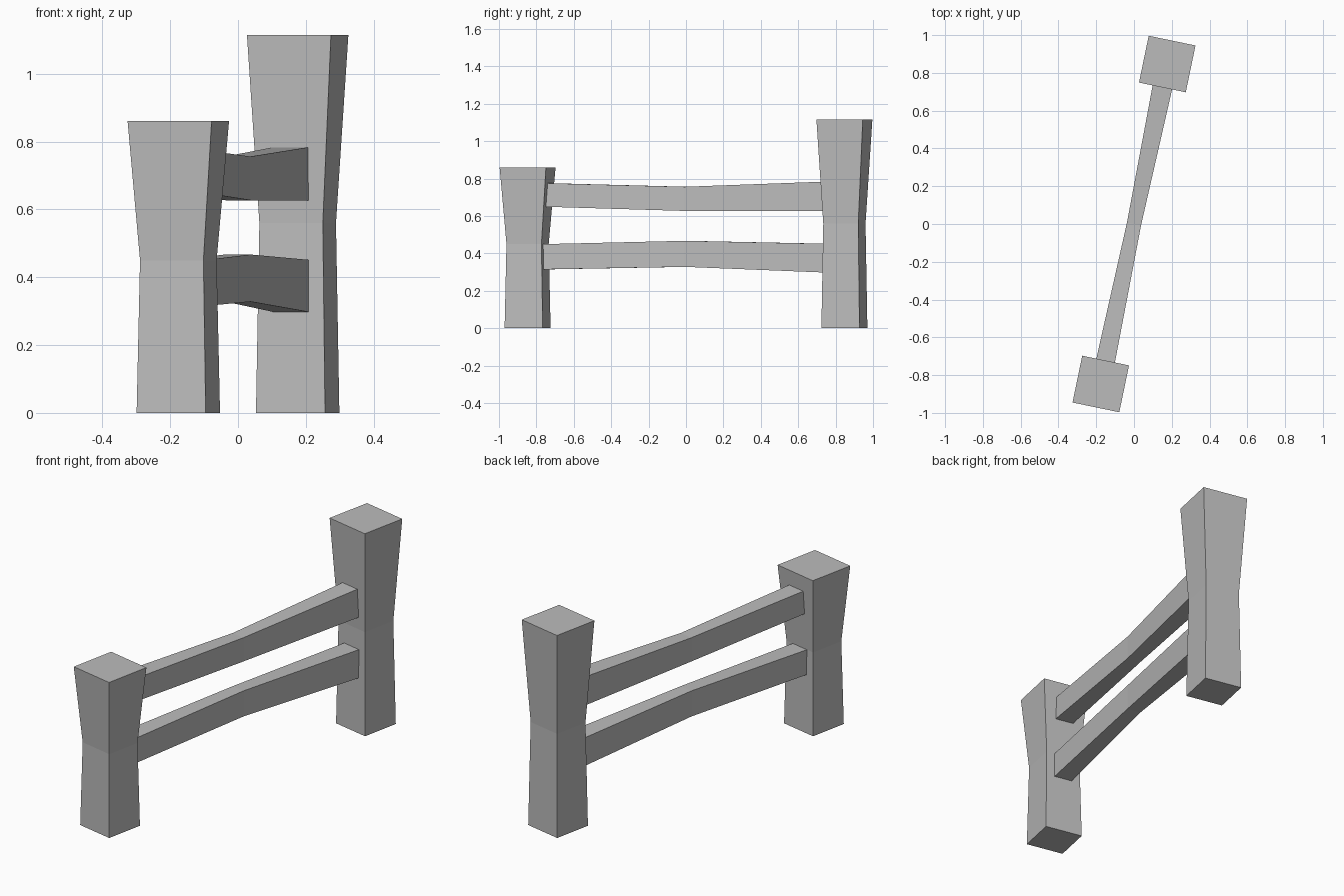
import bpy
import bmesh
from math import atan2
from mathutils import Matrix

cube = bpy.data.objects.get("Cube")
if cube:
    bpy.data.objects.remove(cube, do_unlink=True)

grey = bpy.data.materials.new("plain grey")
grey.use_nodes = True
COLOUR = (0.5, 0.5, 0.5, 1)
grey.diffuse_color = COLOUR
grey.node_tree.nodes["Principled BSDF"].inputs["Base Color"].default_value = COLOUR

# The whole fence runs along one slanted line
TURN = Matrix.Rotation(-atan2(0.176, 0.847), 4, "Z")


def loft(name, rings):
    """Skin a run of four-cornered rings and cap both ends."""
    bm = bmesh.new()
    loops = [[bm.verts.new(TURN @ Matrix.Translation(p).to_translation()) for p in ring]
             for ring in rings]
    for a, b in zip(loops, loops[1:]):
        for i in range(4):
            j = (i + 1) % 4
            bm.faces.new((a[i], a[j], b[j], b[i]))
    bm.faces.new(loops[0])
    bm.faces.new(loops[-1])
    bmesh.ops.recalc_face_normals(bm, faces=bm.faces)
    mesh = bpy.data.meshes.new(name)
    bm.to_mesh(mesh)
    bm.free()
    mesh.materials.append(grey)
    bpy.context.collection.objects.link(bpy.data.objects.new(name, mesh))


def post(name, along, height, waist):
    rings = []
    for z, size in ((0, 0.208), (waist, 0.191), (height, 0.253)):
        h = size / 2
        rings.append([(-h, along - h, z), (h, along - h, z),
                      (h, along + h, z), (-h, along + h, z)])
    loft(name, rings)


def rail(name, sections):
    rings = []
    for along, width, low, high in sections:
        h = width / 2
        rings.append([(-h, along, low), (h, along, low),
                      (h, along, high), (-h, along, high)])
    loft(name, rings)


# Posts, pinched at the waist and flared at the top
post("short_front_post", -0.865, 0.86, 0.45)
post("tall_back_post", 0.865, 1.115, 0.56)

# Rails, slimmer at the middle, with ends sunk into the posts
END = 0.785
rail("upper_rail", ((-END, 0.102, 0.65, 0.776), (0, 0.076, 0.627, 0.756),
                    (END, 0.107, 0.627, 0.784)))
rail("lower_rail", ((-END, 0.102, 0.314, 0.449), (0, 0.076, 0.328, 0.467),
                    (END, 0.107, 0.297, 0.451)))
